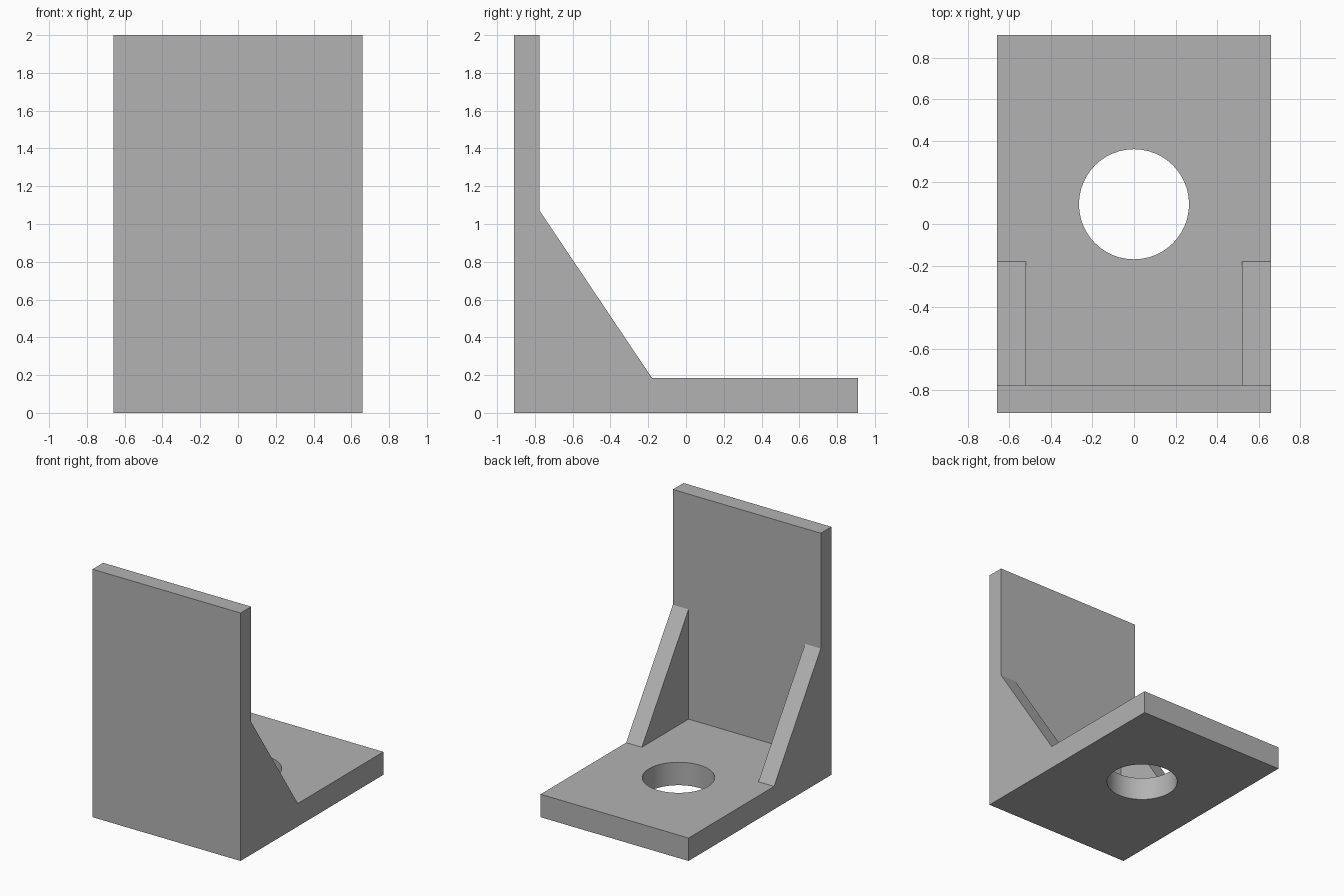
import bpy
import bmesh
from math import radians

cube = bpy.data.objects.get("Cube")
if cube:
    bpy.data.objects.remove(cube, do_unlink=True)

# Main dimensions
HALF_W, HALF_D, HEIGHT = 0.66, 0.91, 2.0
FLOOR, WALL_Y = 0.185, -0.775
RIB_INNER, RIB_TOP, RIB_END = 0.52, 1.07, -0.18
HOLE_Y, HOLE_R = 0.095, 0.265

grey = bpy.data.materials.new("plain grey")
grey.use_nodes = True
colour = (0.45, 0.45, 0.45, 1)
grey.diffuse_color = colour
grey.node_tree.nodes["Principled BSDF"].inputs["Base Color"].default_value = colour


def add_object(name, bm):
    bmesh.ops.recalc_face_normals(bm, faces=bm.faces)
    mesh = bpy.data.meshes.new(name)
    bm.to_mesh(mesh)
    bm.free()
    mesh.materials.append(grey)
    obj = bpy.data.objects.new(name, mesh)
    bpy.context.collection.objects.link(obj)
    return obj


def extrude_profile(name, profile, x0, x1):
    """Extrude a (y, z) outline along x."""
    bm = bmesh.new()
    face = bm.faces.new([bm.verts.new((x0, y, z)) for y, z in profile])
    out = bmesh.ops.extrude_face_region(bm, geom=[face])
    verts = [v for v in out["geom"] if isinstance(v, bmesh.types.BMVert)]
    bmesh.ops.translate(bm, verts=verts, vec=(x1 - x0, 0, 0))
    return add_object(name, bm)


def combine(target, other, operation):
    """Apply a boolean and discard the helper."""
    mod = target.modifiers.new(operation.title(), "BOOLEAN")
    mod.operation, mod.solver, mod.object = operation, "EXACT", other
    bpy.context.view_layer.objects.active = target
    bpy.ops.object.modifier_apply(modifier=mod.name)
    bpy.data.objects.remove(other, do_unlink=True)


# Base plate and upright wall as one L-shaped section
bracket = extrude_profile("angle_bracket", [
    (-HALF_D, 0), (HALF_D, 0), (HALF_D, FLOOR),
    (WALL_Y, FLOOR), (WALL_Y, HEIGHT), (-HALF_D, HEIGHT)], -HALF_W, HALF_W)

# Triangular side ribs, sunk a little into the plates
SINK = 0.06
rib_profile = [
    (WALL_Y - SINK, FLOOR - SINK), (RIB_END, FLOOR - SINK),
    (RIB_END, FLOOR), (WALL_Y, RIB_TOP), (WALL_Y - SINK, RIB_TOP)]
for label, side in (("left", 1), ("right", -1)):
    rib = extrude_profile(label + "_rib", rib_profile,
                          side * RIB_INNER, side * HALF_W)
    combine(bracket, rib, "UNION")

# Round bolt hole through the base
bm = bmesh.new()
bmesh.ops.create_cone(bm, cap_ends=True, segments=48,
                      radius1=HOLE_R, radius2=HOLE_R, depth=1)
bmesh.ops.translate(bm, verts=bm.verts, vec=(0, HOLE_Y, 0))
combine(bracket, add_object("hole_cutter", bm), "DIFFERENCE")

bpy.ops.object.select_all(action="DESELECT")
bracket.select_set(True)
bpy.context.view_layer.objects.active = bracket
bpy.ops.object.shade_smooth_by_angle(angle=radians(30))
